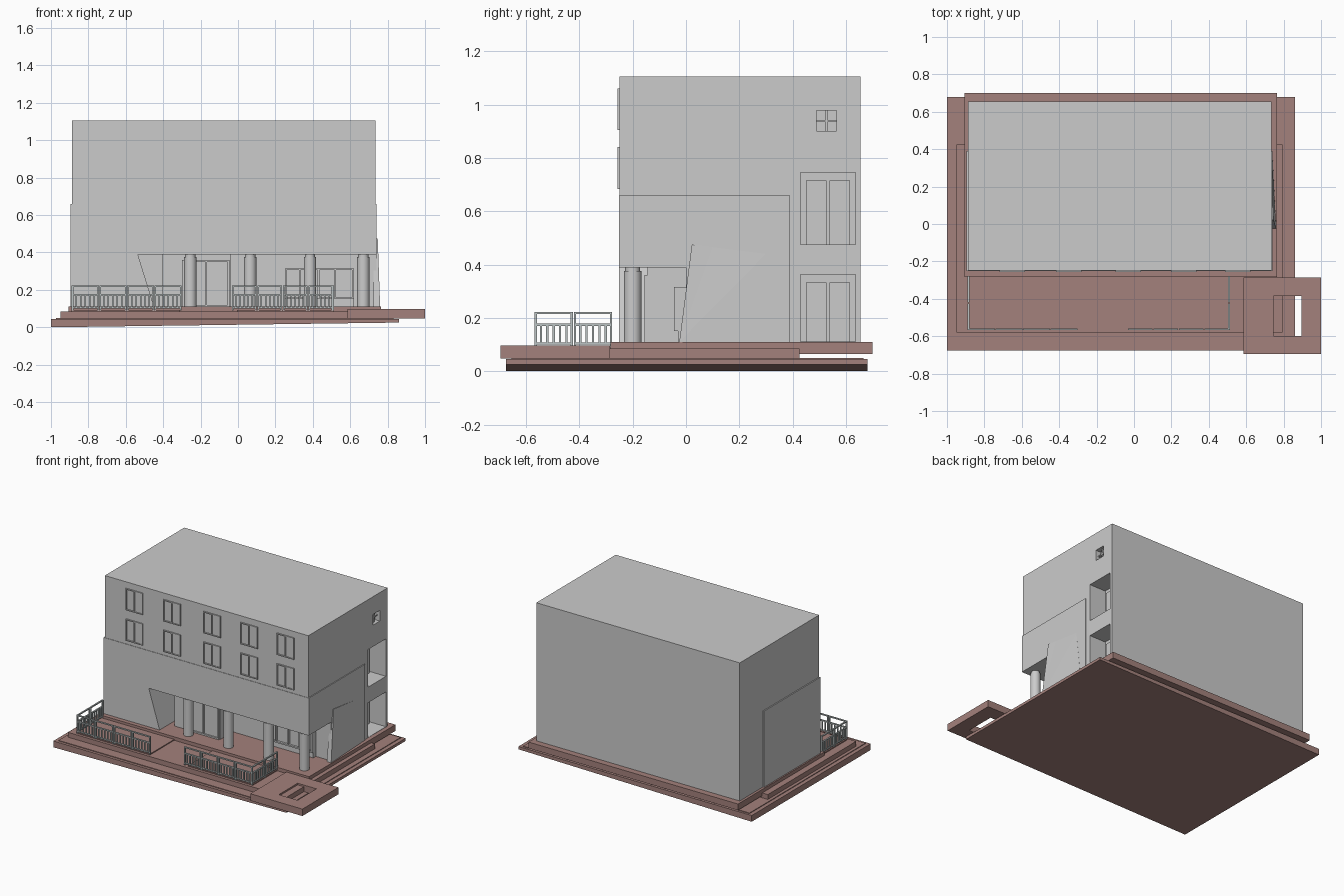
import bpy, bmesh, math

if "Cube" in bpy.data.objects:
    bpy.data.objects.remove(bpy.data.objects["Cube"])

def mat(name, rgb):
    m = bpy.data.materials.new(name)
    m.diffuse_color = (*rgb, 1)
    m.use_nodes = True
    m.node_tree.nodes["Principled BSDF"].inputs["Base Color"].default_value = m.diffuse_color
    return m

BROWN = mat("brown_paving", (0.37, 0.22, 0.20))
STEEL = mat("railing_steel", (0.50, 0.55, 0.55))

def finish(name, bm, material=None):
    bmesh.ops.recalc_face_normals(bm, faces=bm.faces)
    me = bpy.data.meshes.new(name)
    bm.to_mesh(me)
    bm.free()
    ob = bpy.data.objects.new(name, me)
    bpy.context.collection.objects.link(ob)
    if material:
        me.materials.append(material)
    return ob

def add_box(bm, x0, x1, y0, y1, z0, z1):
    vs = bmesh.ops.create_cube(bm, size=1)["verts"]
    for v in vs:
        v.co = (x1 if v.co.x > 0 else x0, y1 if v.co.y > 0 else y0, z1 if v.co.z > 0 else z0)
    return vs

def box(name, *dims, material=None):
    bm = bmesh.new()
    add_box(bm, *dims)
    return finish(name, bm, material)

def boxes(name, items, material=None):
    bm = bmesh.new()
    for d in items:
        add_box(bm, *d)
    return finish(name, bm, material)

def prism(name, pts, y0, y1):
    # xz profile extruded along y
    bm = bmesh.new()
    f = bm.faces.new([bm.verts.new((x, y0, z)) for x, z in pts])
    r = bmesh.ops.extrude_face_region(bm, geom=[f])
    for v in r["geom"]:
        if isinstance(v, bmesh.types.BMVert):
            v.co.y = y1
    return finish(name, bm)

def cut(ob, cutter):
    m = ob.modifiers.new("cut", 'BOOLEAN')
    m.operation = 'DIFFERENCE'
    m.solver = 'EXACT'
    m.object = cutter
    bpy.context.view_layer.objects.active = ob
    bpy.ops.object.modifier_apply(modifier=m.name)

# ground slab with a sloping underside
bm = bmesh.new()
for v in add_box(bm, -1.0, 0.86, -0.675, 0.68, 0, 0.045):
    if v.co.z < 0.02 and v.co.x > 0:
        v.co.z = 0.025
finish("ground_slab", bm, BROWN)

# stepped base
box("inner_slab", -0.972, 0.832, -0.655, 0.665, 0.03, 0.05, material=BROWN)
boxes("terrace_slab", [(-0.95, 0.795, -0.58, 0.425, 0.04, 0.085),
                       (-0.89, -0.31, -0.56, -0.27, 0.08, 0.092),
                       (-0.005, 0.51, -0.56, -0.27, 0.08, 0.092)], BROWN)
box("building_plinth", -0.905, 0.765, -0.283, 0.70, 0.065, 0.11, material=BROWN)

# corner pad with a rectangular pit, made as four bars
boxes("corner_pad", [(0.585, 1.0, -0.695, -0.60, 0.047, 0.097),
                     (0.585, 1.0, -0.385, -0.285, 0.047, 0.097),
                     (0.585, 0.745, -0.60, -0.385, 0.047, 0.097),
                     (0.895, 1.0, -0.60, -0.385, 0.047, 0.097)], BROWN)

# main building and slightly proud lower storey
building = box("building_body", -0.887, 0.735, -0.249, 0.655, 0.10, 1.105)
lower = box("lower_storey", -0.895, 0.741, -0.252, 0.39, 0.10, 0.658)

# cutters: porch and side openings
porch = prism("porch_cutter", [(-0.535, 0.388), (0.9, 0.388), (0.9, 0.05), (-0.43, 0.05)], -0.4, 0.0)
openings = [("small_window", 0.49, 0.565, 0.90, 0.977, 0.04),
            ("upper_opening", 0.43, 0.635, 0.475, 0.745, 0.13),
            ("ground_opening", 0.43, 0.635, 0.112, 0.362, 0.13)]
cutters = [porch]
for n, y0, y1, z0, z1, d in openings:
    cutters.append(box(n + "_cutter", 0.735 - d, 0.9, y0, y1, z0, z1))
for c in cutters:
    cut(building, c)
cut(lower, porch)
for c in cutters:
    bpy.data.objects.remove(c)

# glazing bars inside the side openings
boxes("small_window_bars", [(0.70, 0.715, 0.524, 0.531, 0.90, 0.977), (0.70, 0.715, 0.49, 0.565, 0.935, 0.942)])
for n, y0, y1, z0, z1, d in openings[1:]:
    xb = 0.735 - d
    ym = (y0 + y1) / 2
    boxes(n + "_door", [(xb, xb + 0.012, y0 + 0.02, ym - 0.005, z0, z1 - 0.03),
                        (xb, xb + 0.012, ym + 0.005, y1 - 0.02, z0, z1 - 0.03)])

# leaning wing wall beside the porch, flaring out at its foot
bm = bmesh.new()
outer = [bm.verts.new(p) for p in ((0.760, -0.025, 0.11), (0.742, 0.34, 0.11), (0.741, 0.30, 0.44),
                                   (0.744, 0.10, 0.465), (0.747, 0.022, 0.475))]
inner = [bm.verts.new((0.725, v.co.y, v.co.z)) for v in outer]
bm.faces.new(outer)
bm.faces.new(inner[::-1])
for i in range(5):
    j = (i + 1) % 5
    bm.faces.new((outer[i], inner[i], inner[j], outer[j]))
bmesh.ops.triangulate(bm, faces=bm.faces[:1])
finish("wing_wall", bm)

# porch columns with a narrower neck
for i, x in enumerate((-0.255, 0.065, 0.385, 0.67)):
    bm = bmesh.new()
    for r, z0, z1 in ((0.033, 0.105, 0.375), (0.028, 0.375, 0.39)):
        vs = bmesh.ops.create_cone(bm, cap_ends=True, segments=24, radius1=r, radius2=r, depth=z1 - z0)["verts"]
        bmesh.ops.translate(bm, verts=vs, vec=(x, -0.20, (z0 + z1) / 2))
    col = finish(f"porch_column_{i + 1}", bm)
    bpy.ops.object.select_all(action='DESELECT')
    col.select_set(True)
    bpy.context.view_layer.objects.active = col
    bpy.ops.object.shade_smooth_by_angle(angle=math.radians(30))

def frame(x0, x1, z0, z1, y0, y1, t, mullions=()):
    # rectangular frame in the xz plane with upright bars
    out = [(x0, x0 + t, y0, y1, z0, z1), (x1 - t, x1, y0, y1, z0, z1),
           (x0 + t, x1 - t, y0, y1, z0, z0 + t), (x0 + t, x1 - t, y0, y1, z1 - t, z1)]
    return out + [(m - t / 2, m + t / 2, y0, y1, z0 + t, z1 - t) for m in mullions]

# entrance lobby with double doors
box("entrance_lobby", -0.405, -0.04, -0.145, 0.01, 0.105, 0.39)
boxes("entrance_doors", frame(-0.30, -0.045, 0.11, 0.36, -0.155, -0.14, 0.010, (-0.17,)))

# porch window beside the lobby
box("porch_window_bay", 0.25, 0.62, -0.03, 0.01, 0.11, 0.315)
boxes("porch_window_frames", frame(0.25, 0.62, 0.15, 0.315, -0.045, -0.02, 0.010, (0.33, 0.43, 0.52)))

# two rows of front windows
for row, z in enumerate((0.762, 0.982)):
    for i, x in enumerate((-0.65, -0.35, -0.03, 0.265, 0.555)):
        items = frame(x - 0.068, x + 0.068, z - 0.078, z + 0.078, -0.257, -0.24, 0.007, (x,))
        items.append((x + 0.004, x + 0.061, -0.253, -0.24, z - 0.071, z + 0.071))
        boxes(f"front_window_{row + 1}_{i + 1}", items)

# terrace railings
def railing(name, length, sections, origin, along_y=False):
    w = length / sections
    items = []
    for s in range(sections):
        a, b = s * w + 0.002, (s + 1) * w - 0.002
        for p in (a, b - 0.008):
            items.append((p, p + 0.008, -0.005, 0.005, 0.09, 0.222))
        for z in (0.100, 0.170, 0.214):
            items.append((a, b, -0.005, 0.005, z, z + 0.008))
        for k in range(1, 6):
            c = a + (b - a) * k / 6
            items.append((c - 0.004, c + 0.004, -0.004, 0.004, 0.105, 0.172))
    ox, oy = origin
    if along_y:
        items = [(ox + c, ox + d, oy + a, oy + b, e, f) for a, b, c, d, e, f in items]
    else:
        items = [(ox + a, ox + b, oy + c, oy + d, e, f) for a, b, c, d, e, f in items]
    boxes(name, items, STEEL)

railing("front_railing_left", 0.59, 4, (-0.89, -0.563))
railing("front_railing_right", 0.545, 4, (-0.035, -0.563))
railing("side_railing_left", 0.295, 2, (-0.885, -0.57), True)
railing("side_railing_right", 0.295, 2, (0.507, -0.57), True)
